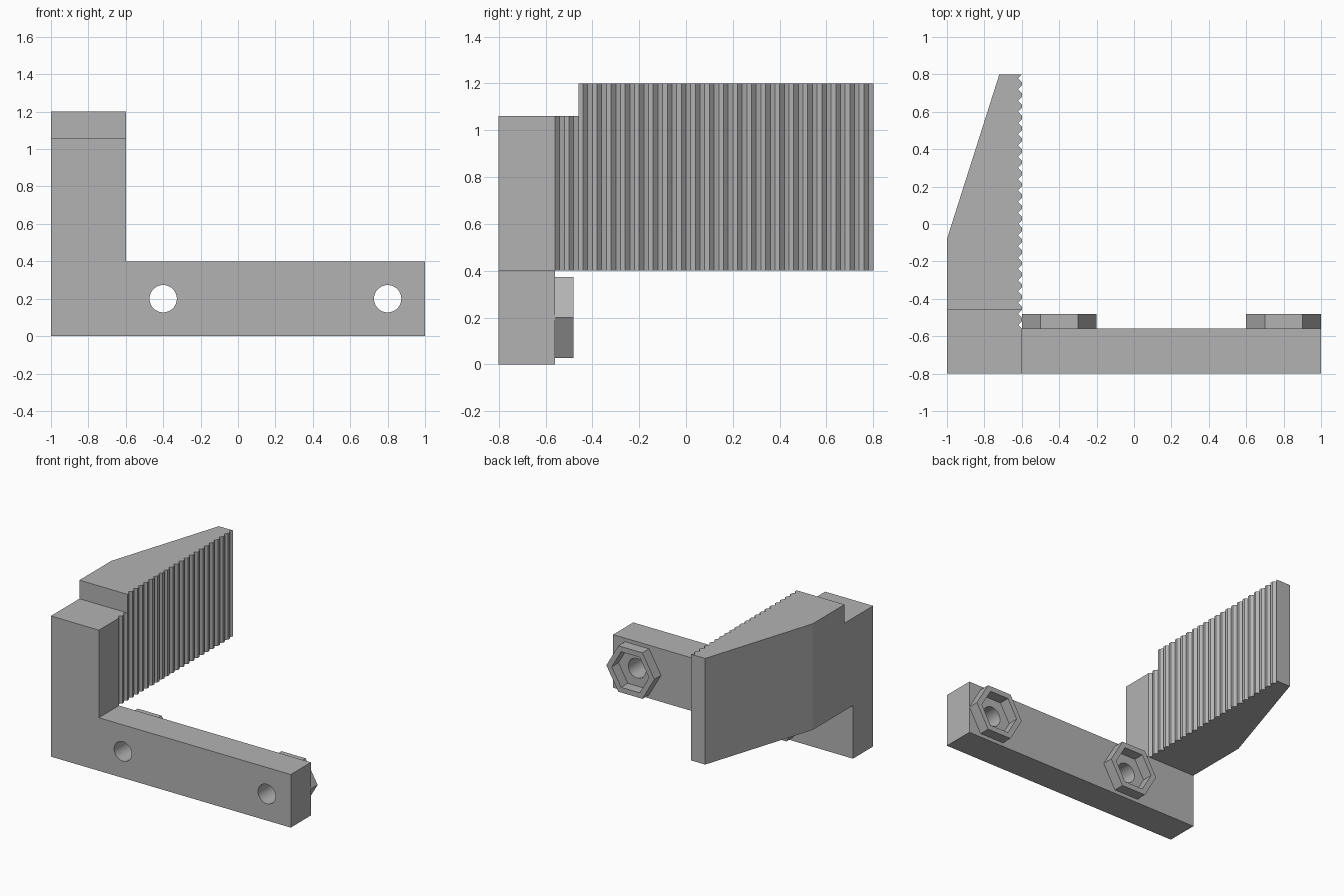
import bpy, bmesh
from math import cos, sin, pi
from mathutils import Vector

cube = bpy.data.objects.get("Cube")
if cube:
    bpy.data.objects.remove(cube, do_unlink=True)

GREY = (0.45, 0.45, 0.45, 1)
grey = bpy.data.materials.new("plain grey")
grey.use_nodes = True
grey.diffuse_color = GREY
grey.node_tree.nodes["Principled BSDF"].inputs["Base Color"].default_value = GREY

BACK = -0.56            # rear face of the bar
HOLES = (-0.4, 0.8)     # bolt positions along the bar
HOLE_Z = 0.2


def finish(name, bm):
    bmesh.ops.recalc_face_normals(bm, faces=bm.faces)
    mesh = bpy.data.meshes.new(name)
    bm.to_mesh(mesh)
    bm.free()
    mesh.materials.append(grey)
    obj = bpy.data.objects.new(name, mesh)
    bpy.context.collection.objects.link(obj)
    return obj


def prism(name, outline, axis, lo, hi):
    """Extrude a 2D outline along y (outline in x, z) or z (outline in x, y)."""
    bm = bmesh.new()
    place = (lambda a, b: (a, lo, b)) if axis == "y" else (lambda a, b: (a, b, lo))
    face = bm.faces.new([bm.verts.new(place(a, b)) for a, b in outline])
    moved = bmesh.ops.extrude_face_region(bm, geom=[face])["geom"]
    step = Vector((0, hi - lo, 0) if axis == "y" else (0, 0, hi - lo))
    bmesh.ops.translate(bm, vec=step, verts=[v for v in moved if isinstance(v, bmesh.types.BMVert)])
    return finish(name, bm)


def circle(x, z, r, n):
    return [(x + r * cos(2 * pi * i / n), z + r * sin(2 * pi * i / n)) for i in range(n)]


def cut(obj, cutter):
    mod = obj.modifiers.new("cut", "BOOLEAN")
    mod.operation = "DIFFERENCE"
    mod.solver = "EXACT"
    mod.object = cutter
    bpy.context.view_layer.objects.active = obj
    bpy.ops.object.modifier_apply(modifier=mod.name)
    bpy.data.objects.remove(cutter, do_unlink=True)


# L-shaped frame: upright post and long bar, with two bolt holes
frame = prism("frame", [(-1, 0), (1, 0), (1, 0.4), (-0.6, 0.4), (-0.6, 1.06), (-1, 1.06)],
              "y", -0.8, BACK)
for x in HOLES:
    cut(frame, prism("hole_cutter", circle(x, HOLE_Z, 0.073, 48), "y", -1, 0))

# Hexagonal nut holders behind the holes
for side, x in zip(("right", "left"), HOLES):
    holder = prism(side + "_nut_holder", circle(x, HOLE_Z, 0.2, 6), "y", BACK, BACK + 0.08)
    cut(holder, prism("nut_cutter", circle(x, HOLE_Z, 0.155, 6), "y", -1, 0))

# Tapered jaw with a row of V-shaped grooves on its inner side
PITCH, DEPTH = 0.06, 0.02
outline = [(-0.72, 0.8), (-1, -0.08), (-1, BACK)]
for i in range(23):
    y = BACK + i * PITCH
    outline += [(-0.6, y), (-0.6 - DEPTH, y + DEPTH), (-0.6, y + 2 * DEPTH)]
jaw = prism("jaw", outline, "z", 0.4, 1.2)

# Step at the front of the jaw, level with the post top
cut(jaw, prism("step_cutter", [(-1.2, -0.7), (-0.4, -0.7), (-0.4, -0.46), (-1.2, -0.46)],
               "z", 1.06, 1.4))

# Round hole walls shade smoothly, all other edges stay sharp
bpy.ops.object.select_all(action="DESELECT")
frame.select_set(True)
bpy.context.view_layer.objects.active = frame
bpy.ops.object.shade_smooth_by_angle(angle=pi / 6)
